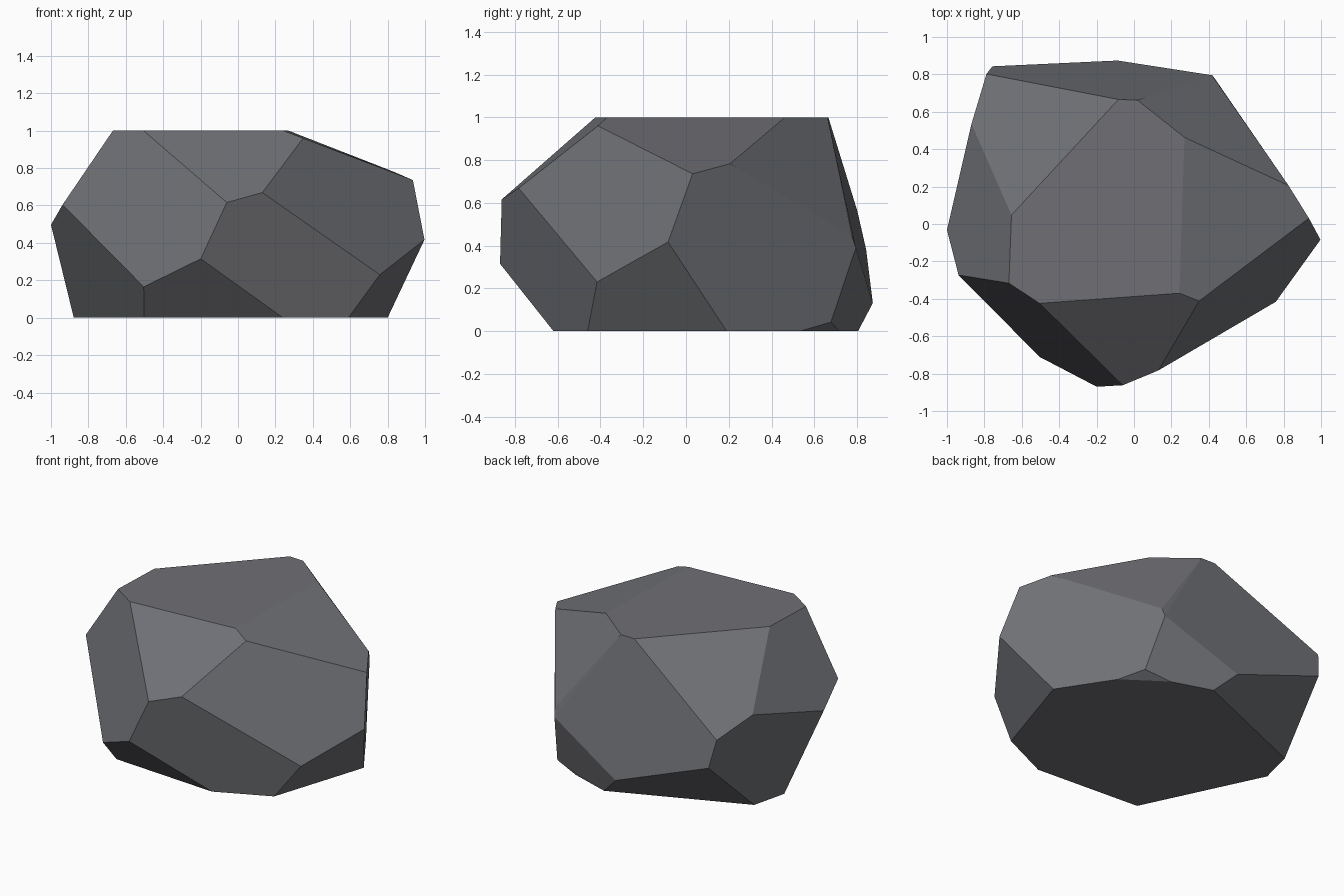
import bpy, bmesh, math

# Corner points of the faceted boulder, grouped by height
base_ring = [(0.24, -0.62), (0.59, -0.46), (0.80, 0.19), (0.575, 0.535), (0.315, 0.717),
             (0.044, 0.805), (-0.82, 0.448), (-0.878, 0.213), (-0.503, -0.57)]
top_ring = [(-0.083, 0.666), (0.019, 0.662), (0.27, 0.463), (0.243, -0.37),
            (-0.505, -0.424), (-0.669, -0.316), (-0.655, 0.048)]
side_corners = [
    # front
    (-0.504, -0.711, 0.165), (-0.199, -0.870, 0.315), (-0.06, -0.862, 0.616),
    (0.13, -0.783, 0.669), (0.348, -0.412, 0.96),
    # right
    (0.758, -0.416, 0.23), (0.997, -0.084, 0.417), (0.935, 0.031, 0.736), (0.826, 0.206, 0.783),
    # back
    (0.43, 0.776, 0.445), (0.42, 0.795, 0.39), (0.48, 0.678, 0.042),
    (-0.088, 0.874, 0.131), (-0.757, 0.843, 0.38), (-0.789, 0.802, 0.56),
    # left
    (-0.869, 0.535, 0.65), (-1.0, -0.032, 0.497), (-0.938, -0.273, 0.604),
]

# Wrap the corners in a convex skin and merge the triangles into flat facets
bm = bmesh.new()
for p in ([(x, y, 0) for x, y in base_ring] + [(x, y, 1) for x, y in top_ring] + side_corners):
    bm.verts.new(p)
bmesh.ops.convex_hull(bm, input=bm.verts[:])
bmesh.ops.dissolve_limit(bm, angle_limit=math.radians(4), verts=bm.verts[:], edges=bm.edges[:])
bmesh.ops.recalc_face_normals(bm, faces=bm.faces[:])

mesh = bpy.data.meshes.new("boulder")
bm.to_mesh(mesh)
bm.free()
boulder = bpy.data.objects.new("boulder", mesh)
bpy.context.collection.objects.link(boulder)

# Stone colour
stone = bpy.data.materials.new("stone grey")
stone.diffuse_color = (0.16, 0.163, 0.178, 1)
mesh.materials.append(stone)
